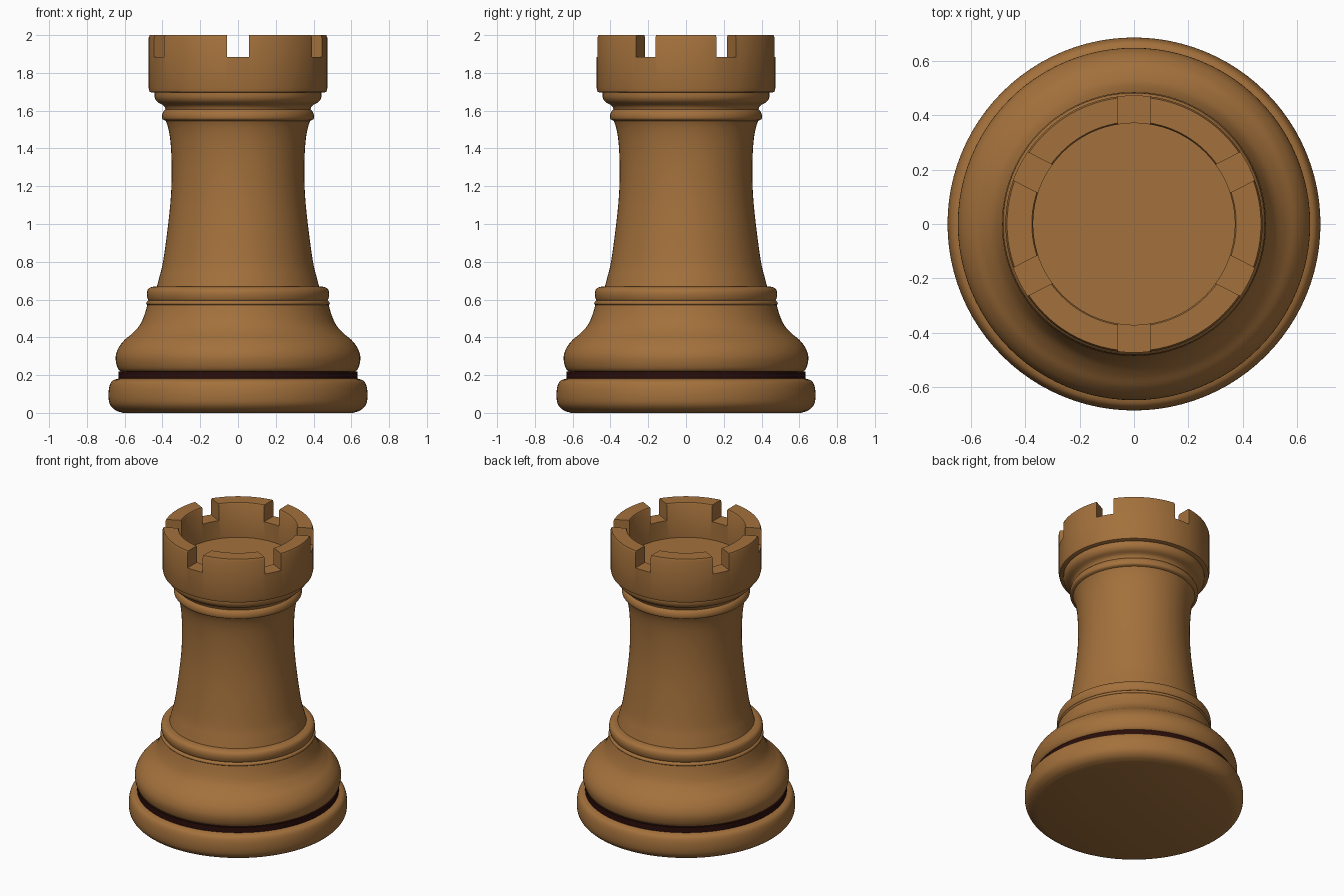
import bpy, bmesh
from math import radians, pi
from mathutils import Vector, Matrix

cube = bpy.data.objects.get("Cube")
if cube:
    bpy.data.objects.remove(cube, do_unlink=True)


def material(name, rgb):
    m = bpy.data.materials.new(name)
    m.use_nodes = True
    color = (*rgb, 1.0)
    m.diffuse_color = color
    bsdf = next(n for n in m.node_tree.nodes if n.type == "BSDF_PRINCIPLED")
    bsdf.inputs["Base Color"].default_value = color
    bsdf.inputs["Roughness"].default_value = 0.6
    return m


wood = material("warm wood", (0.37, 0.165, 0.045))
dark = material("dark stain", (0.022, 0.004, 0.003))


def rounded(points, steps=4):
    """Pass a smooth curve through the profile points."""
    p = [Vector(q) for q in points]
    p = [2 * p[0] - p[1]] + p + [2 * p[-1] - p[-2]]
    out = []
    for a, b, c, d in zip(p, p[1:], p[2:], p[3:]):
        for i in range(steps):
            t = i / steps
            out.append(0.5 * (2 * b + (c - a) * t + (2 * a - 5 * b + 4 * c - d) * t ** 2
                              + (3 * b - a - 3 * c + d) * t ** 3))
    return out + [p[-2]]


def shade(obj):
    bpy.ops.object.select_all(action="DESELECT")
    obj.select_set(True)
    bpy.context.view_layer.objects.active = obj
    bpy.ops.object.shade_smooth_by_angle(angle=radians(35))


def new_object(name, bm, mat):
    mesh = bpy.data.meshes.new(name)
    bm.to_mesh(mesh)
    bm.free()
    mesh.materials.append(mat)
    obj = bpy.data.objects.new(name, mesh)
    bpy.context.collection.objects.link(obj)
    return obj


def lathe(name, profile, mat, segments=96):
    """Turn an (r, z) profile into a closed solid around the z axis."""
    profile = [(0, profile[0][1])] + [tuple(q) for q in profile] + [(0, profile[-1][1])]
    bm = bmesh.new()
    verts = [bm.verts.new((r, 0, z)) for r, z in profile]
    edges = [bm.edges.new(pair) for pair in zip(verts, verts[1:])]
    bmesh.ops.spin(bm, geom=verts + edges, cent=(0, 0, 0), axis=(0, 0, 1),
                   angle=2 * pi, steps=segments, use_merge=False)
    bmesh.ops.remove_doubles(bm, verts=bm.verts, dist=0.0002)
    bmesh.ops.recalc_face_normals(bm, faces=bm.faces)
    obj = new_object(name, bm, mat)
    shade(obj)
    return obj


# Base: foot, dark groove band and swelling body
lathe("foot", rounded([(0.61, 0), (0.65, 0.015), (0.678, 0.045), (0.686, 0.09),
                       (0.681, 0.14), (0.665, 0.17), (0.63, 0.182)]), wood)
lathe("groove_band", [(0.633, 0.175), (0.633, 0.218)], dark)
lathe("lower_body", rounded([(0.61, 0.212), (0.636, 0.235), (0.648, 0.29), (0.635, 0.34),
                             (0.602, 0.385), (0.56, 0.42), (0.52, 0.465), (0.495, 0.52),
                             (0.478, 0.58)]), wood)

# Collar between base and shaft
lathe("lower_bead", rounded([(0.465, 0.566), (0.484, 0.575), (0.484, 0.587), (0.472, 0.596)]), wood)
lathe("lower_collar", rounded([(0.465, 0.588), (0.477, 0.60), (0.483, 0.63),
                               (0.476, 0.655), (0.455, 0.667), (0.42, 0.67)]), wood)

# Tapering shaft
lathe("shaft", rounded([(0.432, 0.66), (0.416, 0.72), (0.397, 0.8), (0.372, 0.98),
                        (0.355, 1.15), (0.351, 1.3), (0.357, 1.43), (0.37, 1.51),
                        (0.388, 1.56)]), wood)

# Mouldings under the crown
lathe("upper_bead", rounded([(0.38, 1.545), (0.399, 1.555), (0.402, 1.575),
                             (0.395, 1.595), (0.38, 1.61)]), wood)
lathe("upper_moulding", rounded([(0.378, 1.59), (0.392, 1.625), (0.425, 1.645),
                                 (0.441, 1.67), (0.442, 1.71)]), wood)

# Crown with a sunken floor
crown = lathe("crown", [(0.455, 1.695), (0.468, 1.70), (0.473, 1.72), (0.473, 1.985),
                        (0.467, 2.0), (0.376, 2.0), (0.371, 1.992), (0.371, 1.76)], wood)

# Six battlement notches cut through the crown wall
bm = bmesh.new()
for angle in (27, 90, 153, 207, 270, 333):
    bmesh.ops.create_cube(bm, size=1, matrix=Matrix.Rotation(radians(angle), 4, "Z")
                          @ Matrix.Translation((0.45, 0, 1.985))
                          @ Matrix.Diagonal((0.3, 0.116, 0.2, 1)))
cutter = new_object("notch_cutter", bm, wood)
cutter.hide_render = True
cut = crown.modifiers.new("notches", "BOOLEAN")
cut.operation = "DIFFERENCE"
cut.solver = "EXACT"
cut.object = cutter
bpy.context.view_layer.objects.active = crown
bpy.ops.object.modifier_apply(modifier=cut.name)
bpy.data.objects.remove(cutter, do_unlink=True)
shade(crown)
